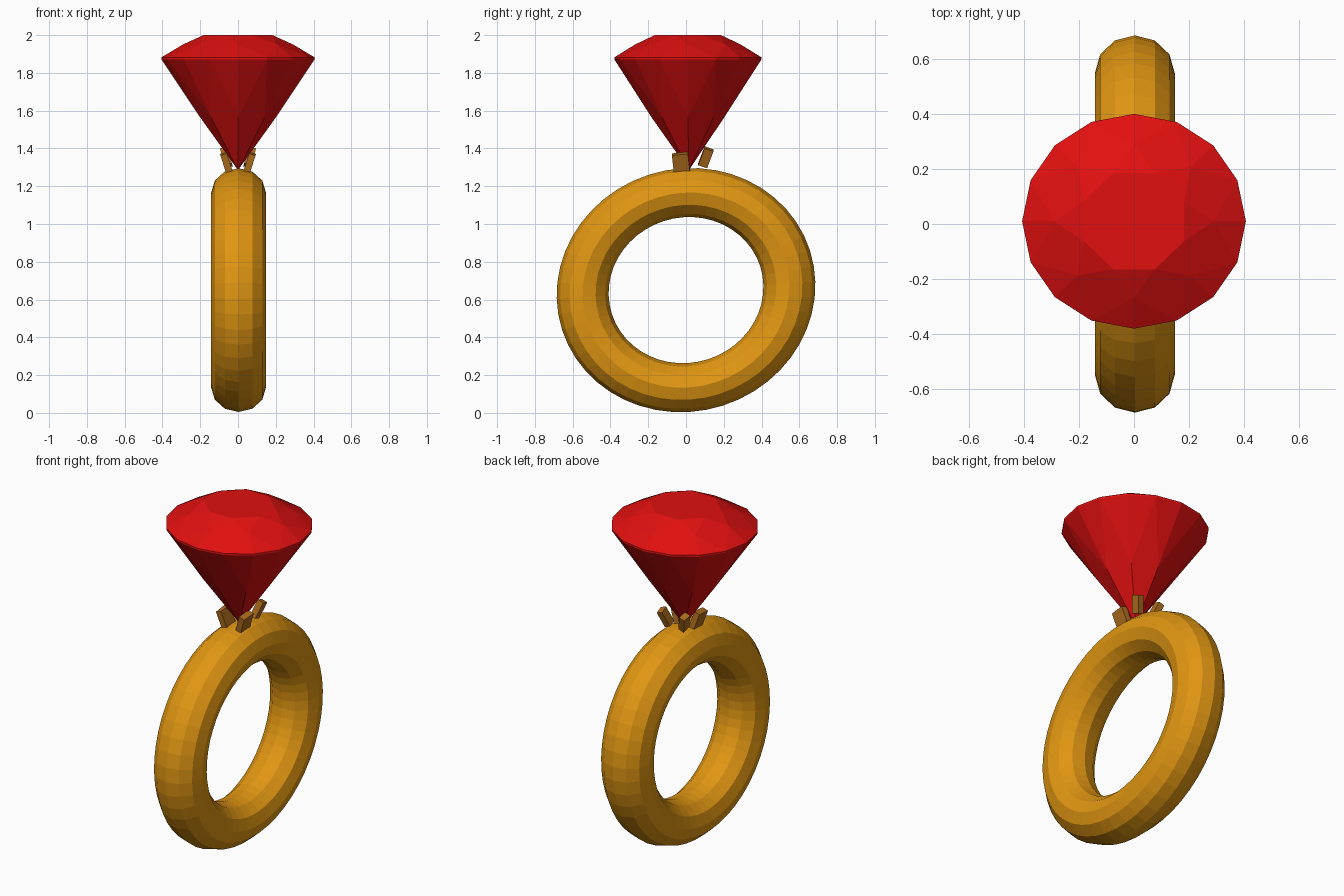
import bpy, bmesh, math
from mathutils import Matrix, Vector

if "Cube" in bpy.data.objects:
    bpy.data.objects.remove(bpy.data.objects["Cube"])


def material(name, rgb):
    m = bpy.data.materials.new(name)
    m.diffuse_color = (*rgb, 1.0)
    m.use_nodes = True
    m.node_tree.nodes["Principled BSDF"].inputs["Base Color"].default_value = m.diffuse_color
    return m


gold = material("gold", (0.75, 0.305, 0.006))
bronze = material("dark_gold", (0.42, 0.15, 0.012))
red = material("ruby_red", (0.75, 0.005, 0.005))


def finish(name, bm, mat):
    bmesh.ops.recalc_face_normals(bm, faces=bm.faces)
    me = bpy.data.meshes.new(name)
    bm.to_mesh(me)
    bm.free()
    me.materials.append(mat)
    ob = bpy.data.objects.new(name, me)
    bpy.context.collection.objects.link(ob)
    return ob


# Ring band: slightly oval torus around the x axis, oval tilted by 18 degrees
bm = bmesh.new()
R, r, MAJ, MIN = 0.5475, 0.1375, 48, 12
rings = []
for i in range(MAJ):
    a = 2 * math.pi * i / MAJ
    row = []
    for j in range(MIN):
        b = 2 * math.pi * j / MIN
        d = R + r * math.cos(b)
        row.append(bm.verts.new((0.145 * math.sin(b), d * math.cos(a), d * math.sin(a))))
    rings.append(row)
for i in range(MAJ):
    p, q = rings[i], rings[(i + 1) % MAJ]
    for j in range(MIN):
        k = (j + 1) % MIN
        bm.faces.new((p[j], q[j], q[k], p[k]))
tilt = Matrix.Rotation(math.radians(17.8), 4, 'X')
bm.transform(Matrix.Translation((0.003, 0, 0.65)) @ tilt @ Matrix.Diagonal((1, 1.006, 0.937, 1)))
finish("ring_band", bm, gold)

# Gem: brilliant cut with table, star, kite and girdle facets
bm = bmesh.new()


def circle(n, rad, z, phase=0.0):
    out = []
    for i in range(n):
        a = 2 * math.pi * (i + phase) / n
        out.append(bm.verts.new((rad * math.cos(a), 0.96 * rad * math.sin(a) + 0.01, z)))
    return out


table = circle(8, 0.197, 2.0, 0.5)
star = circle(8, 0.29, 1.951)
girdle_top = circle(16, 0.406, 1.882)
girdle_low = circle(16, 0.406, 1.872)
mid = circle(8, 0.2, 1.564)
tip = bm.verts.new((0, 0.015, 1.285))
bm.faces.new(table)
for i in range(8):
    n = (i + 1) % 8
    bm.faces.new((table[i - 1], table[i], star[i]))
    bm.faces.new((table[i], star[i], girdle_top[2 * i + 1], star[n]))
    bm.faces.new((tip, mid[i], girdle_low[2 * i + 1], mid[n]))
    for s, g in ((star, girdle_top), (mid, girdle_low)):
        bm.faces.new((s[i], g[2 * i], g[2 * i + 1]))
        bm.faces.new((s[i], g[2 * i - 1], g[2 * i]))
for i in range(16):
    n = (i + 1) % 16
    bm.faces.new((girdle_top[i], girdle_top[n], girdle_low[n], girdle_low[i]))
finish("gem", bm, red)

# Four prongs leaning outwards under the gem
for sx, side in ((-1, "left"), (1, "right")):
    for y, lean_y, z, width, end in ((-0.027, -6, 1.325, 0.085, "front"),
                                     (0.105, 20, 1.353, 0.05, "back")):
        bm = bmesh.new()
        bmesh.ops.create_cube(bm, size=1.0)
        m = (Matrix.Translation((0.062 * sx, y, z))
             @ Matrix.Rotation(math.radians(18 * sx), 4, 'Y')
             @ Matrix.Rotation(math.radians(-lean_y), 4, 'X')
             @ Matrix.Diagonal((0.036, width, 0.1, 1)))
        bm.transform(m)
        finish(f"prong_{end}_{side}", bm, bronze)
